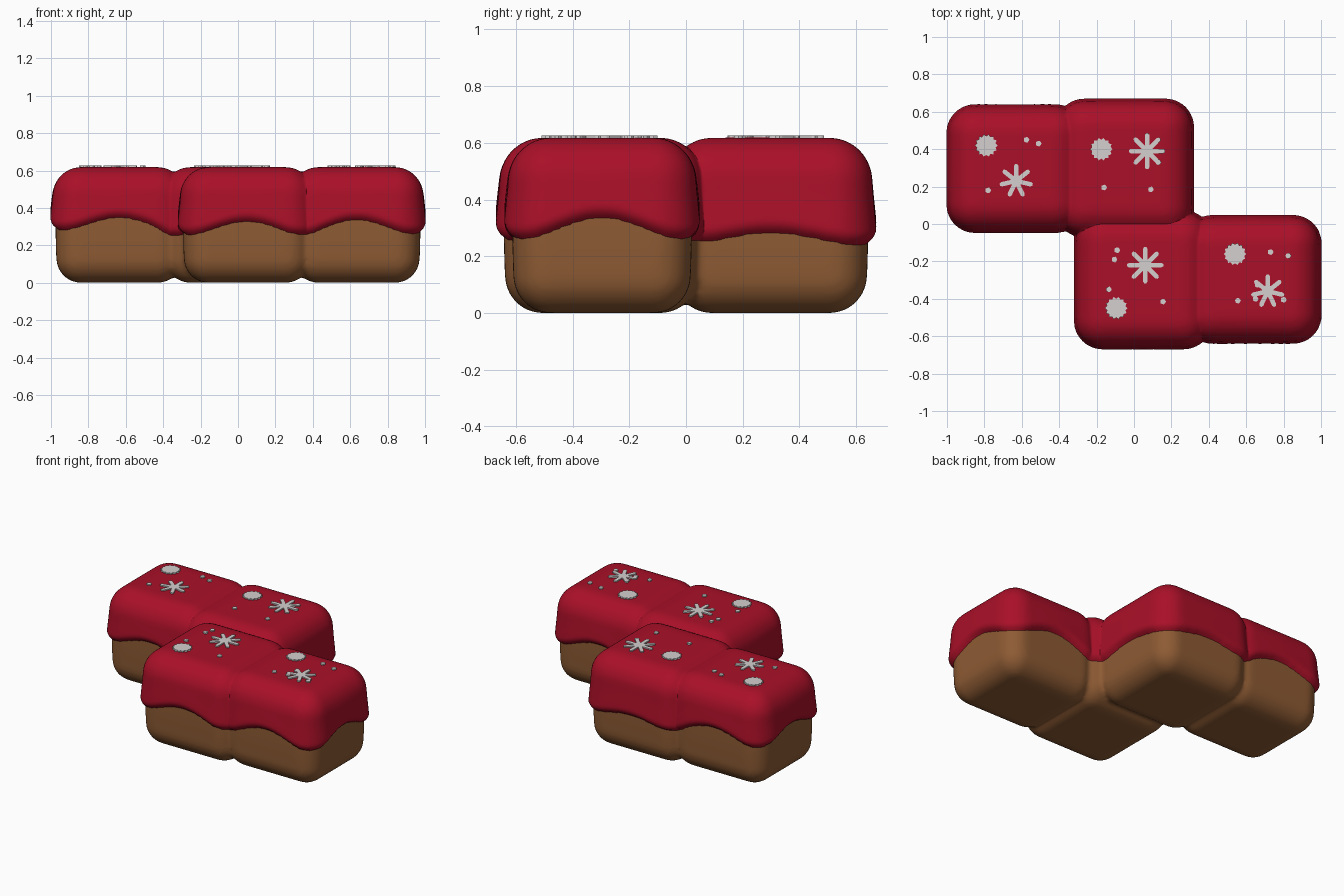
import bpy, bmesh, math
from mathutils import Vector

if "Cube" in bpy.data.objects:
    bpy.data.objects.remove(bpy.data.objects["Cube"])


def material(name, rgb):
    m = bpy.data.materials.new(name)
    m.diffuse_color = (*rgb, 1)
    m.use_nodes = True
    m.node_tree.nodes["Principled BSDF"].inputs["Base Color"].default_value = m.diffuse_color
    return m


CAKE = material("brown sponge", (0.27, 0.105, 0.034))
ICING = material("red icing", (0.40, 0.005, 0.021))
SUGAR = material("pale sugar", (0.66, 0.63, 0.63))

# Four blocks: x range, y range, icing edge height at corners, rise at mid-side
BLOCKS = [
    (-0.975, -0.295, -0.020, 0.612, 0.280, 0.070),
    (-0.390, 0.293, -0.045, 0.642, 0.240, 0.045),
    (-0.293, 0.390, -0.642, 0.045, 0.255, 0.075),
    (0.295, 0.975, -0.612, 0.020, 0.258, 0.080),
]
HEIGHT, RADIUS = 0.60, 0.125


def add_object(name, bm, mat):
    me = bpy.data.meshes.new(name)
    bm.to_mesh(me)
    bm.free()
    me.materials.append(mat)
    ob = bpy.data.objects.new(name, me)
    bpy.context.collection.objects.link(ob)
    return ob


def rounded_block(bm, x0, x1, y0, y1):
    """Soft-edged, slightly bulging block."""
    part = bmesh.new()
    bmesh.ops.create_cube(part, size=2)
    bmesh.ops.subdivide_edges(part, edges=part.edges[:], cuts=23, use_grid_fill=True)
    half = Vector(((x1 - x0) / 2, (y1 - y0) / 2, HEIGHT / 2))
    mid = Vector(((x0 + x1) / 2, (y0 + y1) / 2, HEIGHT / 2))
    for v in part.verts:
        p = Vector([v.co[i] * half[i] for i in range(3)])
        core = Vector([max(-half[i] + RADIUS, min(half[i] - RADIUS, p[i])) for i in range(3)])
        p = core + (p - core).normalized() * RADIUS
        k = 1 - 0.035 * (p.z / half.z) ** 2
        v.co = mid + Vector((p.x * k, p.y * k, p.z))
    me = bpy.data.meshes.new("block_part")
    part.to_mesh(me)
    part.free()
    bm.from_mesh(me)
    bpy.data.meshes.remove(me)


# Cake: fuse the blocks into one smooth body
bm = bmesh.new()
for b in BLOCKS:
    rounded_block(bm, *b[:4])
cake = add_object("cake_body", bm, CAKE)
rm = cake.modifiers.new("fuse", 'REMESH')
rm.mode = 'VOXEL'
rm.voxel_size = 0.0135
sm = cake.modifiers.new("soften", 'SMOOTH')
sm.factor = 0.5
sm.iterations = 6
bpy.context.view_layer.update()
fused = bpy.data.meshes.new_from_object(cake.evaluated_get(bpy.context.evaluated_depsgraph_get()))
cake.modifiers.clear()
cake.data = fused
fused.materials.clear()
fused.materials.append(CAKE)
fused.polygons.foreach_set("use_smooth", [True] * len(fused.polygons))


def icing_edge(p):
    """Height of the wavy icing edge, blended between nearby blocks."""
    total = weight = 0
    for x0, x1, y0, y1, base, rise in BLOCKS:
        u = (2 * p.x - x0 - x1) / (x1 - x0)
        v = (2 * p.y - y0 - y1) / (y1 - y0)
        w = math.exp(-14 * max(abs(u), abs(v), 0.6))
        cu, cv = (math.cos(math.pi / 2 * max(-1, min(1, t))) ** 2 for t in (u, v))
        total += w * (base + rise * min(1, cu + cv))
        weight += w
    return total / weight


# Icing: offset copy of the body that dives inside it below the wavy edge
bm = bmesh.new()
bm.from_mesh(fused)
bm.normal_update()
moves, hidden = [], []
for v in bm.verts:
    d = v.co.z - icing_edge(v.co)
    if d < -0.06:
        hidden.append(v)
    if d < 0:
        off = max(-0.02, d * 0.9)
    else:
        off = 0.018 + 0.012 * math.exp(-(d / 0.12) ** 2)
        off *= math.sqrt(min(1, d / 0.035))
    moves.append((v, v.co + v.normal * off))
for v, co in moves:
    v.co = co
bmesh.ops.delete(bm, geom=hidden, context='VERTS')
icing = add_object("icing", bm, ICING)

# Sugar decorations on the top
LOW, TOP = 0.606, 0.626


def prism(bm, pts):
    base = [bm.verts.new((x, y, LOW)) for x, y in pts]
    top = [bm.verts.new((x, y, TOP)) for x, y in pts]
    bm.faces.new(top)
    bm.faces.new(base[::-1])
    n = len(pts)
    for i in range(n):
        j = (i + 1) % n
        bm.faces.new((base[i], base[j], top[j], top[i]))


def star(bm, x, y, outer, inner, n):
    prism(bm, [(x + r * math.cos(a), y + r * math.sin(a))
               for i in range(2 * n)
               for r, a in [((outer, inner)[i % 2], math.pi * i / n)]])


def flake(bm, x, y, r, arms):
    w = 0.012
    star(bm, x, y, 0.032, 0.03, 6)
    for i in range(arms):
        a = math.pi / 2 + 2 * math.pi * i / arms
        c, s = math.cos(a), math.sin(a)
        shape = [(0, -w), (r - 0.01, -w), (r, -w / 2), (r, w / 2), (r - 0.01, w), (0, w)]
        prism(bm, [(x + c * p - s * q, y + s * p + c * q) for p, q in shape])


bm = bmesh.new()
for x, y, r, n in [(-0.63, 0.23, 0.09, 7), (0.07, 0.39, 0.097, 8),
                   (0.06, -0.22, 0.097, 8), (0.715, -0.36, 0.09, 7)]:
    flake(bm, x, y, r, n)
add_object("sugar_snowflakes", bm, SUGAR)

bm = bmesh.new()
for x, y in [(-0.79, 0.42), (-0.175, 0.40), (0.54, -0.16), (-0.095, -0.45)]:
    star(bm, x, y, 0.061, 0.051, 14)
add_object("sugar_rounds", bm, SUGAR)

bm = bmesh.new()
for x, y in [(-0.575, 0.45), (-0.51, 0.43), (-0.78, 0.18), (-0.16, 0.195), (0.09, 0.185),
             (-0.09, -0.14), (-0.105, -0.19), (-0.135, -0.35), (0.155, -0.415),
             (0.73, -0.15), (0.825, -0.17), (0.555, -0.41), (0.65, -0.40),
             (0.80, -0.405), (0.66, -0.325), (0.13, 0.33)]:
    star(bm, x, y, 0.016, 0.014, 5)
add_object("sugar_dots", bm, SUGAR)
